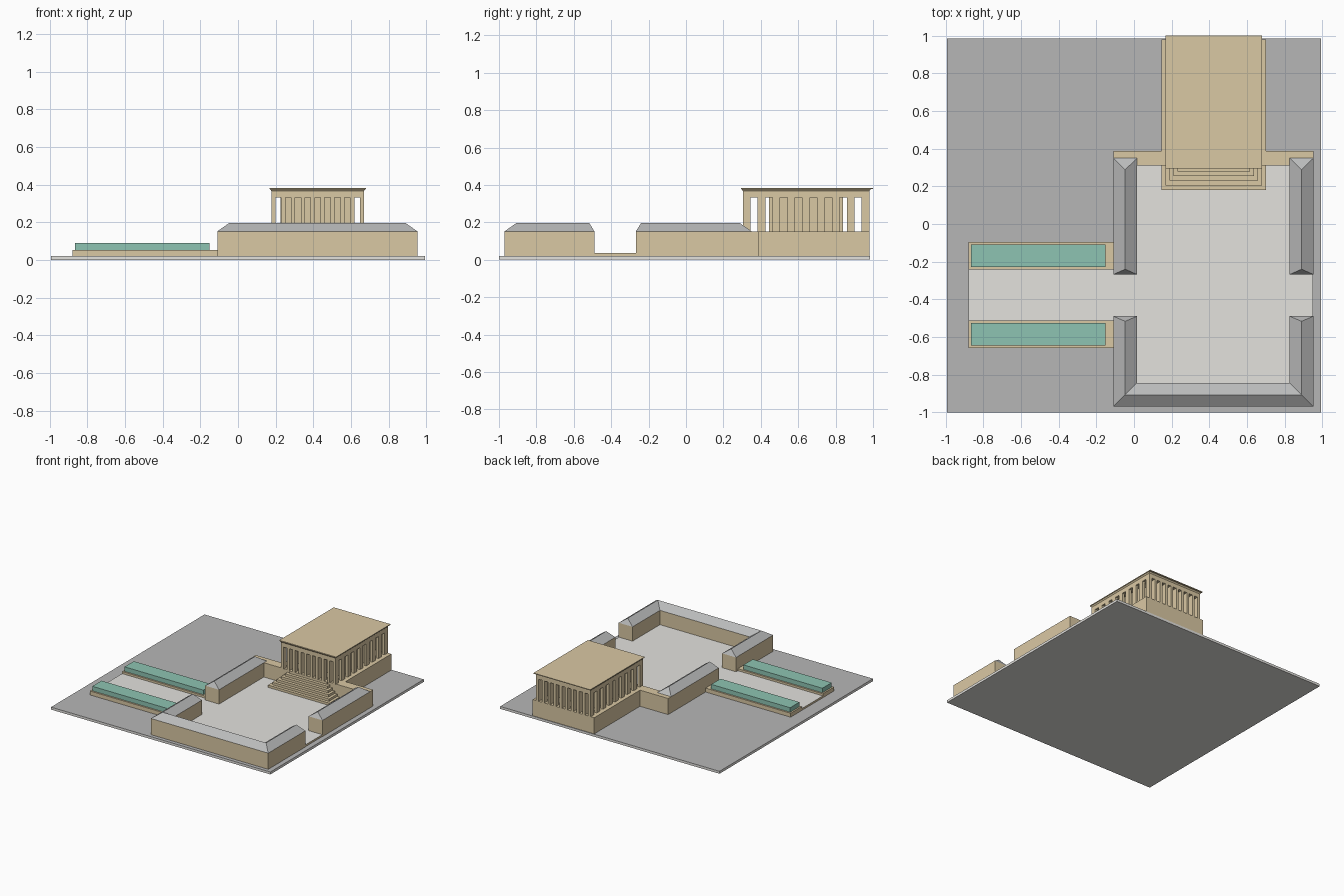
import bpy, bmesh

if "Cube" in bpy.data.objects:
    bpy.data.objects.remove(bpy.data.objects["Cube"])


def material(name, rgb):
    m = bpy.data.materials.new(name)
    m.diffuse_color = (*rgb, 1)
    m.use_nodes = True
    m.node_tree.nodes["Principled BSDF"].inputs["Base Color"].default_value = m.diffuse_color
    return m


STONE = material("tan stone", (0.70, 0.58, 0.37))
GROUND = material("ground grey", (0.47, 0.47, 0.47))
PAVING = material("pale paving", (0.77, 0.76, 0.73))
ROOF = material("roof grey", (0.49, 0.495, 0.495))
WATER = material("green", (0.27, 0.55, 0.445))


def finish(bm, name, *mats):
    bmesh.ops.recalc_face_normals(bm, faces=bm.faces)
    if len(mats) > 1:                      # second colour goes on upward faces
        for f in bm.faces:
            f.material_index = 1 if f.normal.z > 0.9 else 0
    me = bpy.data.meshes.new(name)
    bm.to_mesh(me)
    bm.free()
    for m in mats:
        me.materials.append(m)
    ob = bpy.data.objects.new(name, me)
    bpy.context.collection.objects.link(ob)
    return ob


def add_box(bm, x0, x1, y0, y1, z0, z1, flare=0):
    """Box whose top may be flared outward."""
    rings = []
    for z, e in ((z0, 0), (z1, flare)):
        rings.append([bm.verts.new((x, y, z)) for x, y in
                      ((x0 - e, y0 - e), (x1 + e, y0 - e), (x1 + e, y1 + e), (x0 - e, y1 + e))])
    lo, hi = rings
    bm.faces.new(lo[::-1])
    bm.faces.new(hi)
    for i in range(4):
        j = (i + 1) % 4
        bm.faces.new((lo[i], lo[j], hi[j], hi[i]))


def box(name, dims, *mats, flare=0):
    bm = bmesh.new()
    add_box(bm, *dims, flare)
    return finish(bm, name, *mats)


def hip_roof(name, left, ridge, right, z0, z1):
    """Roof over a bent path: two eaves lines and one ridge line."""
    bm = bmesh.new()
    a, b = ([bm.verts.new((x, y, z0)) for x, y in line] for line in (left, right))
    r = [bm.verts.new((x, y, z1)) for x, y in ridge]
    for i in range(len(r) - 1):
        bm.faces.new((a[i], a[i + 1], r[i + 1], r[i]))
        bm.faces.new((r[i], r[i + 1], b[i + 1], b[i]))
        bm.faces.new((a[i], b[i], b[i + 1], a[i + 1]))
    bm.faces.new((a[0], r[0], b[0]))
    bm.faces.new((a[-1], b[-1], r[-1]))
    return finish(bm, name, ROOF)


# Pale slab with a grey top
box("ground", (-0.993, 0.993, -1, 0.985, 0, 0.02), PAVING, GROUND)

# Courtyard floor and walkway between the pools
X0, X1, W = -0.11, 0.953, 0.126
S, G0, G1, N = -0.97, -0.49, -0.268, 0.388
WALL, EAVE, RIDGE, FLOOR = 0.02, 0.152, 0.196, 0.035
box("courtyard_floor", (X0 + 0.002, X1 - 0.002, S + 0.01, 0.35, 0.015, FLOOR), STONE, PAVING)
box("walkway", (-0.88, X0 + 0.002, -0.515, -0.24, 0.015, FLOOR), STONE, PAVING)

# Pools on low stone bases
for name, yc in (("north", -0.169), ("south", -0.586)):
    box(name + "_pool_base", (-0.88, X0, yc - 0.073, yc + 0.073, 0.015, 0.052), STONE)
    box(name + "_pool", (-0.867, -0.152, yc - 0.06, yc + 0.06, 0.05, 0.089), WATER)

# Courtyard walls
box("south_wall", (X0, X1, S, S + W, WALL, EAVE), STONE)
box("north_wall", (X0, X1, 0.312, N, WALL, EAVE), STONE)
for side, x in (("left", X0), ("right", X1 - W)):
    box(side + "_front_wall", (x, x + W, S + W, G0, WALL, EAVE), STONE)
    box(side + "_back_wall", (x, x + W, G1, 0.312, WALL, EAVE), STONE)
    c = x + W / 2
    hip_roof(side + "_back_roof", [(x, G1), (x, 0.35)], [(c, -0.24), (c, 0.288)],
             [(x + W, G1), (x + W, 0.35)], EAVE, RIDGE)


# U-shaped roof over the front walls
def u_line(inset, end):
    return [(X0 + inset, end), (X0 + inset, S + inset), (X1 - inset, S + inset), (X1 - inset, end)]


hip_roof("front_roof", u_line(0, G0), u_line(W / 2, G0 - 0.027), u_line(W, G0), EAVE, RIDGE)

# Temple podium and stepped front
box("podium", (0.145, 0.702, 0.312, 0.98, WALL, EAVE), STONE)
bm = bmesh.new()
for i in range(6):
    d = 0.0215 * i
    add_box(bm, 0.145 + d, 0.702 - d, 0.181 + 0.0245 * i, 0.33, WALL, 0.054 + (EAVE - 0.054) * i / 5)
finish(bm, "stairs", STONE)

# Colonnade around the inner hall
TX0, TX1, TY0, TY1, CT = 0.177, 0.670, 0.304, 0.98, 0.332
CW, CD, NX, NY = 0.022, 0.041, 10, 9
bm = bmesh.new()
for i in range(NX):
    for j in range(NY):
        if i in (0, NX - 1) or j in (0, NY - 1):
            x = TX0 + (TX1 - TX0 - CW) * i / (NX - 1)
            y = TY0 + (TY1 - TY0 - CD) * j / (NY - 1)
            add_box(bm, x, x + CW, y, y + CD, EAVE, CT)
finish(bm, "columns", STONE)
box("inner_hall", (0.225, 0.62, 0.444, 0.84, EAVE, CT), STONE)

# Beam, flared cornice and flat roof
box("beam", (TX0, TX1, TY0, TY1, CT, 0.367), STONE)
box("cornice", (TX0, TX1, TY0, TY1, 0.367, 0.378), STONE, flare=0.008)
box("temple_roof", (0.167, 0.681, 0.295, 1.0, 0.377, 0.383), STONE)
